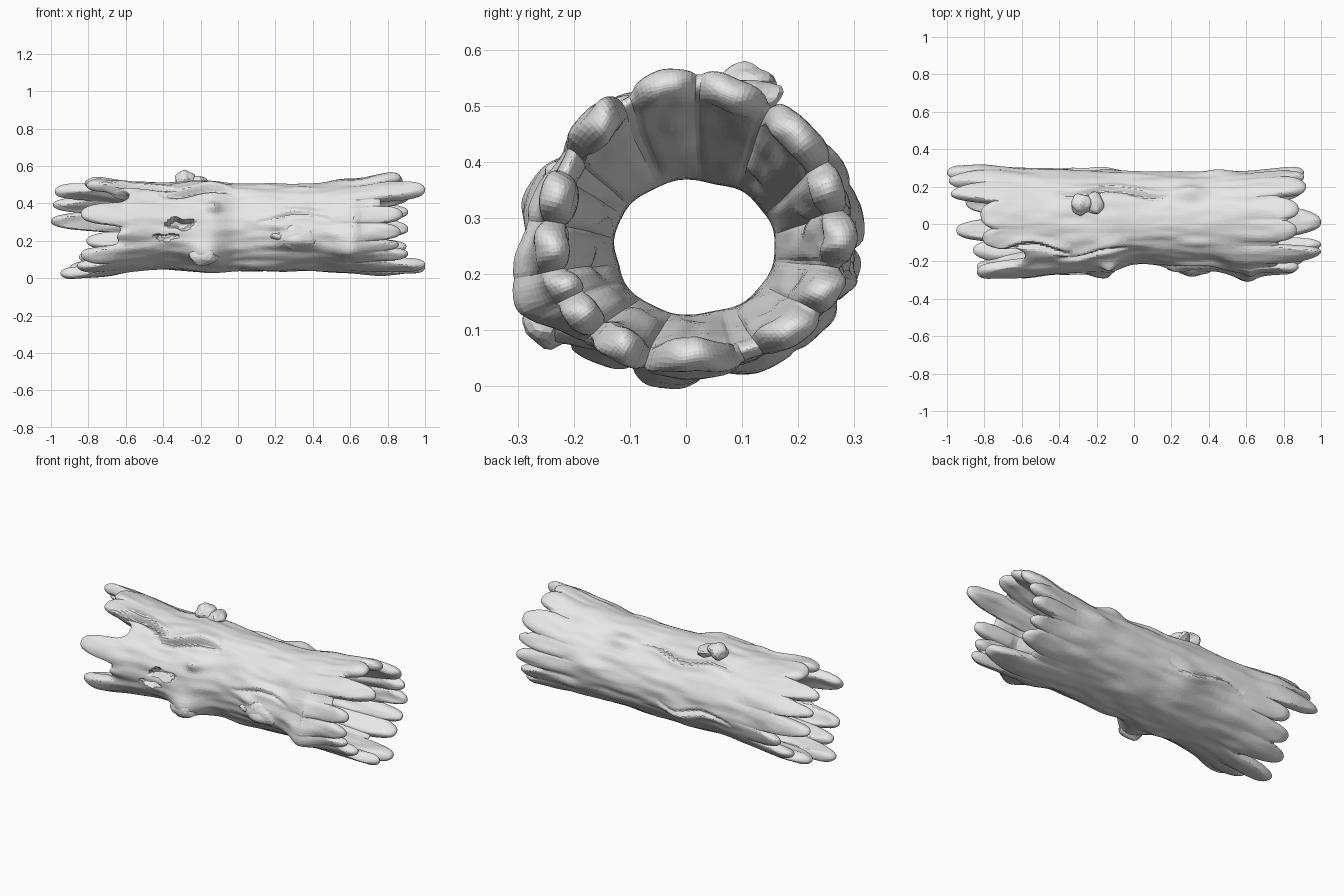
import bpy, bmesh, math
from mathutils import Vector, noise

if "Cube" in bpy.data.objects:
    bpy.data.objects.remove(bpy.data.objects["Cube"])

mat = bpy.data.materials.new("pale_grey_wood")
mat.diffuse_color = (0.8, 0.8, 0.8, 1)
mat.use_nodes = True
mat.node_tree.nodes["Principled BSDF"].inputs["Base Color"].default_value = mat.diffuse_color

# splinters at each end: (angle from +y towards +z, half width in degrees, tip x)
RIGHT = [(73, 14, .88), (42, 15, .92), (20, 9, .91), (0, 11, .91), (-25, 11, .90),
         (-47, 14, .90), (-88, 18, 1.0), (-119, 12, 1.0), (-142, 10, .91), (-157, 8, .86),
         (-176, 11, .87), (163, 10, .88), (131, 13, 1.0), (98, 14, .87)]
LEFT = [(80, 17, .82), (106, 13, .81), (160, 15, .84), (-145, 12, .84),
        (-121, 13, .86), (-97, 14, .95), (-65, 15, .90), (-40, 13, .85), (-15, 12, .81),
        (10, 13, 1.0), (32, 12, .99), (54, 13, .98)]

# silhouette: x, back y, front y, top z, bottom z
PROFILE = [(-1, .30, .30, .535, .01), (-.8, .31, .295, .53, .01), (-.4, .295, .275, .505, .045),
           (-.15, .285, .255, .515, .025), (0, .28, .215, .505, .035), (.4, .275, .245, .505, .035),
           (.6, .28, .265, .525, .03), (.85, .295, .265, .56, .025), (1, .29, .25, .57, .025)]
CZ = .26

# bark knots and dents: x, angle, x width, angle width, height
BUMPS = [(-.17, -150, .09, 15, .07), (.30, -168, .09, 13, .045), (.60, -157, .09, 17, .06),
         (.22, 175, .05, 6, .02), (-.13, 153, .035, 6, .03), (.45, 15, .09, 12, .02),
         (.30, 52, .08, 9, .03), (-.27, 70, .09, 13, .02), (.1, -120, .09, 12, .012),
         (-.15, -15, .08, 10, .02), (.62, 172, .03, 20, .018), (-.2, 112, .12, 9, .015),
         (.05, 150, .09, 12, -.015), (.42, 150, .08, 14, -.015), (-.75, -140, .12, 14, .02)]
# long bark cracks: x start, x end, angle, width, depth
CRACKS = [(-.42, -.02, 128, 3.5, .03), (-.42, .20, 55, 3, .02), (-.75, -.33, 119, 3, .035),
          (-.5, .0, -8, 3, .015), (.1, .5, 165, 3, .012)]
# hollow pits with sharp rims: x, angle, half x, half angle, depth
PITS = [(-.31, 173, .07, 6, .055), (-.385, -169, .055, 4, .05)]


def dif(a, b):
    return (a - b + 180) % 360 - 180


def smooth(a, b, v):
    t = min(1, max(0, (v - a) / (b - a)))
    return t * t * (3 - 2 * t)


def end_of(teeth, base, a):
    """Length of the shell at an angle, and how central it is on its splinter."""
    best, prof = base, 0
    for ta, w, tip in teeth:
        d = abs(dif(a, ta)) / w
        if d < 1:
            p = (1 - d ** 2.6) ** .65
            if base + (tip - base) * p > best:
                best, prof = base + (tip - base) * p, p
    return best, prof


def extents(x):
    for p, q in zip(PROFILE, PROFILE[1:]):
        if x <= q[0]:
            t = smooth(p[0], q[0], x)
            return [u + (v - u) * t for u, v in zip(p[1:], q[1:])]
    return PROFILE[-1][1:]


def outer(x, a):
    """Bark surface as an offset from the log axis."""
    c, s = math.cos(math.radians(a)), math.sin(math.radians(a))
    back, front, top, bot = extents(x)
    v = Vector((c * (back if c > 0 else front), s * (top - CZ if s > 0 else CZ - bot)))
    r = v.length
    add = .010 * noise.noise((x * 3.5, c * 2.5, s * 2.5)) + .008 * noise.noise((x * 6, c * 5, s * 5 + 9))
    for bx, ba, wx, wa, h in BUMPS:
        add += h * math.exp(-((x - bx) / wx) ** 2 - (dif(a, ba) / wa) ** 2)
    for x0, x1, ca, w, h in CRACKS:
        if x0 < x < x1:
            t = math.sin(math.pi * (x - x0) / (x1 - x0)) ** .6
            d = dif(a, ca + 5 * math.sin(x * 14)) / w
            add += h * t * (.5 * math.exp(-(d + 2) ** 2 / 3) - math.exp(-d * d))
    for px, pa, wx, wa, h in PITS:
        q = ((x - px) / wx) ** 2 + (dif(a, pa + 2 * math.sin(x * 60)) / wa) ** 2
        add -= h * (1 - smooth(.6, 1.3, q))
    return v * ((r + add) / r)


# hollow log shell: outer bark, rounded splinter tips, narrowing bore
N, MID, ENDROWS = 200, 70, 22
bm = bmesh.new()
rings = []


def columns(a):
    xr, pr = end_of(RIGHT, .77 + .04 * noise.noise((a * .05, 1, 0)), a)
    base = .69 + .04 * noise.noise((a * .05, 5, 0))
    base -= .10 * math.exp(-(dif(a, 131) / 14) ** 4) + .07 * math.exp(-(dif(a, -172) / 14) ** 4)
    xl, pl = end_of(LEFT, base, a)
    k = .55
    xs = [-k + 2 * k * i / MID for i in range(MID + 1)]
    ease = [math.sin(math.pi / 2 * (i / ENDROWS)) for i in range(1, ENDROWS + 1)]
    xs = [-k - (xl - k) * e for e in reversed(ease)] + xs + [k + (xr - k) * e for e in ease]
    out, inn = [], []
    for x in xs:
        tip, prof = (xr, pr) if x > 0 else (xl, pl)
        po = outer(x, a)
        r = po.length
        near = smooth(.45, .8, abs(x))
        po = po * (1 + near * .014 * (prof - .5) / r)
        th = .035 + .025 * prof
        pm = po * (1 - th / 2 / r)
        pe = po * (1 - th / r)
        ca, sa = math.cos(math.radians(a)), math.sin(math.radians(a))
        wob = 1 + .05 * noise.noise((x * 3, ca * 2, sa * 2 + 4))
        core = Vector((.015 + .143 * ca * wob, -.012 + .12 * sa * wob))
        pi = core.lerp(pe, smooth(.0, .8, abs(x)))
        d = min(1, (tip - abs(x)) / .06)
        s = math.sqrt(max(0, 1 - (1 - d) ** 2))
        out.append((x, pm.lerp(po, s)))
        inn.append((x, pm.lerp(pi, s)))
    return out + inn[-2:0:-1]


for j in range(N):
    rings.append([bm.verts.new((x, p.x, CZ + p.y)) for x, p in columns(360 * j / N)])
M = len(rings[0])
for j in range(N):
    A, B = rings[j], rings[(j + 1) % N]
    for i in range(M):
        k = (i + 1) % M
        bm.faces.new((A[i], A[k], B[k], B[i]))
bmesh.ops.recalc_face_normals(bm, faces=bm.faces)
me = bpy.data.meshes.new("hollow_log")
bm.to_mesh(me)
bm.free()
log = bpy.data.objects.new("hollow_log", me)
bpy.context.collection.objects.link(log)
me.materials.append(mat)
dec = log.modifiers.new("facets", 'DECIMATE')
dec.ratio = .3


def knot(name, loc, size, seed):
    """Lumpy broken branch stub half sunk in the bark."""
    b = bmesh.new()
    bmesh.ops.create_icosphere(b, subdivisions=3, radius=1)
    for v in b.verts:
        f = 1 + .25 * noise.noise(v.co * 1.3 + Vector((seed, 0, 0)))
        v.co = Vector(loc) + Vector([c * s * f for c, s in zip(v.co, size)])
    m = bpy.data.meshes.new(name)
    b.to_mesh(m)
    b.free()
    m.materials.append(mat)
    o = bpy.data.objects.new(name, m)
    bpy.context.collection.objects.link(o)


# branch stubs
knot("top_stub", (-.285, .105, .53), (.055, .055, .045), 1)
knot("top_stub_side", (-.215, .11, .515), (.05, .06, .035), 2)
knot("front_knot", (.32, -.225, .225), (.10, .05, .07), 3)
knot("front_knot_small", (.22, -.225, .225), (.045, .03, .022), 4)
knot("low_front_knot", (-.18, -.24, .13), (.075, .05, .06), 5)
